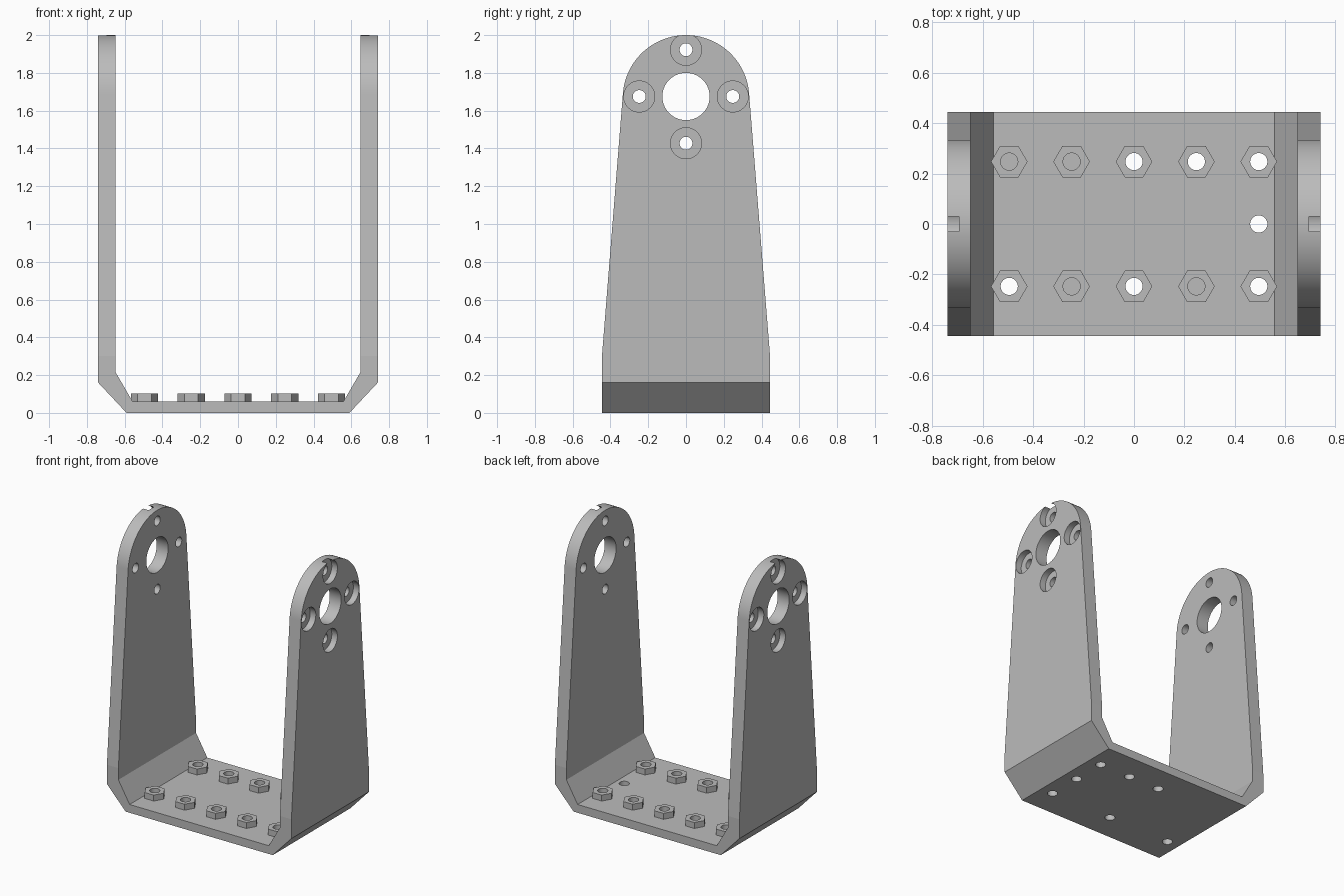
import bpy, bmesh, math
from mathutils import Matrix, Vector

if "Cube" in bpy.data.objects:
    bpy.data.objects.remove(bpy.data.objects["Cube"])

grey = bpy.data.materials.new("light grey")
grey.use_nodes = True
colour = (0.5, 0.5, 0.5, 1)
grey.diffuse_color = colour
grey.node_tree.nodes["Principled BSDF"].inputs["Base Color"].default_value = colour

PITCH = 0.2475       # bolt spacing, in the floor and around the bearing hole
HUB_Z = 1.675        # height of the bearing hole
FLOOR = 0.06         # floor thickness
NUT_TOP = 0.103


def add_object(name, bm):
    bmesh.ops.recalc_face_normals(bm, faces=bm.faces)
    mesh = bpy.data.meshes.new(name)
    bm.to_mesh(mesh)
    bm.free()
    obj = bpy.data.objects.new(name, mesh)
    bpy.context.collection.objects.link(obj)
    return obj


def prism(name, points, travel):
    """Extrude a closed outline along a vector."""
    bm = bmesh.new()
    face = bm.faces.new([bm.verts.new(p) for p in points])
    ext = bmesh.ops.extrude_face_region(bm, geom=[face])
    moved = [g for g in ext["geom"] if isinstance(g, bmesh.types.BMVert)]
    bmesh.ops.translate(bm, verts=moved, vec=Vector(travel))
    return add_object(name, bm)


def cylinders(name, specs, axis, sides=100):
    """One mesh of separate cylinders, each given as centre, radius, length."""
    turn = Matrix.Rotation(math.pi / 2, 4, "Y") if axis == "X" else Matrix()
    bm = bmesh.new()
    for centre, radius, length in specs:
        bmesh.ops.create_cone(bm, cap_ends=True, segments=sides, radius1=radius,
                              radius2=radius, depth=length,
                              matrix=Matrix.Translation(centre) @ turn)
    return add_object(name, bm)


def carve(obj, *steps):
    """Apply booleans in order and remove the cutters."""
    for operation, cutter in steps:
        cutter.hide_render = True
        mod = obj.modifiers.new("cut", "BOOLEAN")
        mod.operation, mod.solver, mod.object = operation, "EXACT", cutter
    graph = bpy.context.evaluated_depsgraph_get()
    mesh = bpy.data.meshes.new_from_object(obj.evaluated_get(graph))
    obj.modifiers.clear()
    obj.data = mesh
    for _, cutter in steps:
        bpy.data.objects.remove(cutter)


def finish(obj):
    obj.data.materials.clear()
    obj.data.materials.append(grey)
    bpy.ops.object.select_all(action="DESELECT")
    obj.select_set(True)
    bpy.context.view_layer.objects.active = obj
    bpy.ops.object.shade_smooth_by_angle(angle=math.radians(4))


# U-shaped section of the bracket, mirrored left to right
half = [(0.59, 0), (0.74, 0.16), (0.74, 2.1), (0.648, 2.1), (0.648, 0.215), (0.558, FLOOR)]
section = half + [(-x, z) for x, z in reversed(half)]
bracket = prism("bracket", [(x, -0.6, z) for x, z in section], (0, 1.2, 0))

# Tapered side outline with a rounded top
R = 0.335
tilt = math.radians(4.5)
outline = [(-0.445, 0.3), (-0.445, -0.1), (0.445, -0.1), (0.445, 0.3)]
for i in range(65):
    a = tilt + (math.pi - 2 * tilt) * i / 64
    outline.append((R * math.cos(a), 2 - R + R * math.sin(a)))
side_outline = prism("side_outline", [(-1, y, z) for y, z in outline], (2, 0, 0))

# Bearing hole, four bolt holes and their outer counterbores
ring = [(0, HUB_Z + PITCH), (0, HUB_Z - PITCH), (PITCH, HUB_Z), (-PITCH, HUB_Z)]
wall_holes = cylinders("wall_holes", [((0, 0, HUB_Z), 0.125, 3)] +
                       [((0, y, z), 0.034, 3) for y, z in ring], "X")
counterbores = cylinders("counterbores", [((s * 0.795, y, z), 0.082, 0.2)
                                          for s in (-1, 1) for y, z in ring], "X")

# Floor holes: grid positions that go right through
through = [(0, 1), (1, 1), (2, 1), (2, 0), (-2, -1), (0, -1), (2, -1)]
floor_holes = cylinders("floor_holes", [((i * PITCH, j * PITCH, 0), 0.034, 0.3)
                                        for i, j in through], "Z")

carve(bracket, ("INTERSECT", side_outline), ("DIFFERENCE", wall_holes),
      ("DIFFERENCE", counterbores), ("DIFFERENCE", floor_holes))
finish(bracket)

# Hexagonal nuts in two rows, sharing one mesh
height = NUT_TOP - FLOOR
nut = cylinders("nut", [((0, 0, 0), 0.0725, height)], "Z", 6)
nut.data.transform(Matrix.Rotation(math.pi / 6, 4, "Z"))
corner = max(v.co.x for v in nut.data.vertices)
if corner < 0.07:    # keep a corner pointing sideways
    nut.data.transform(Matrix.Rotation(math.pi / 6, 4, "Z"))
carve(nut, ("DIFFERENCE", cylinders("nut_bore", [((0, 0, 0), 0.034, 1)], "Z")))
finish(nut)
for row, j in (("front", -1), ("back", 1)):
    for i in range(-2, 3):
        copy = bpy.data.objects.new(f"{row}_nut_{i + 3}", nut.data)
        copy.location = (i * PITCH, j * PITCH, FLOOR + height / 2)
        bpy.context.collection.objects.link(copy)
bpy.data.objects.remove(nut)
